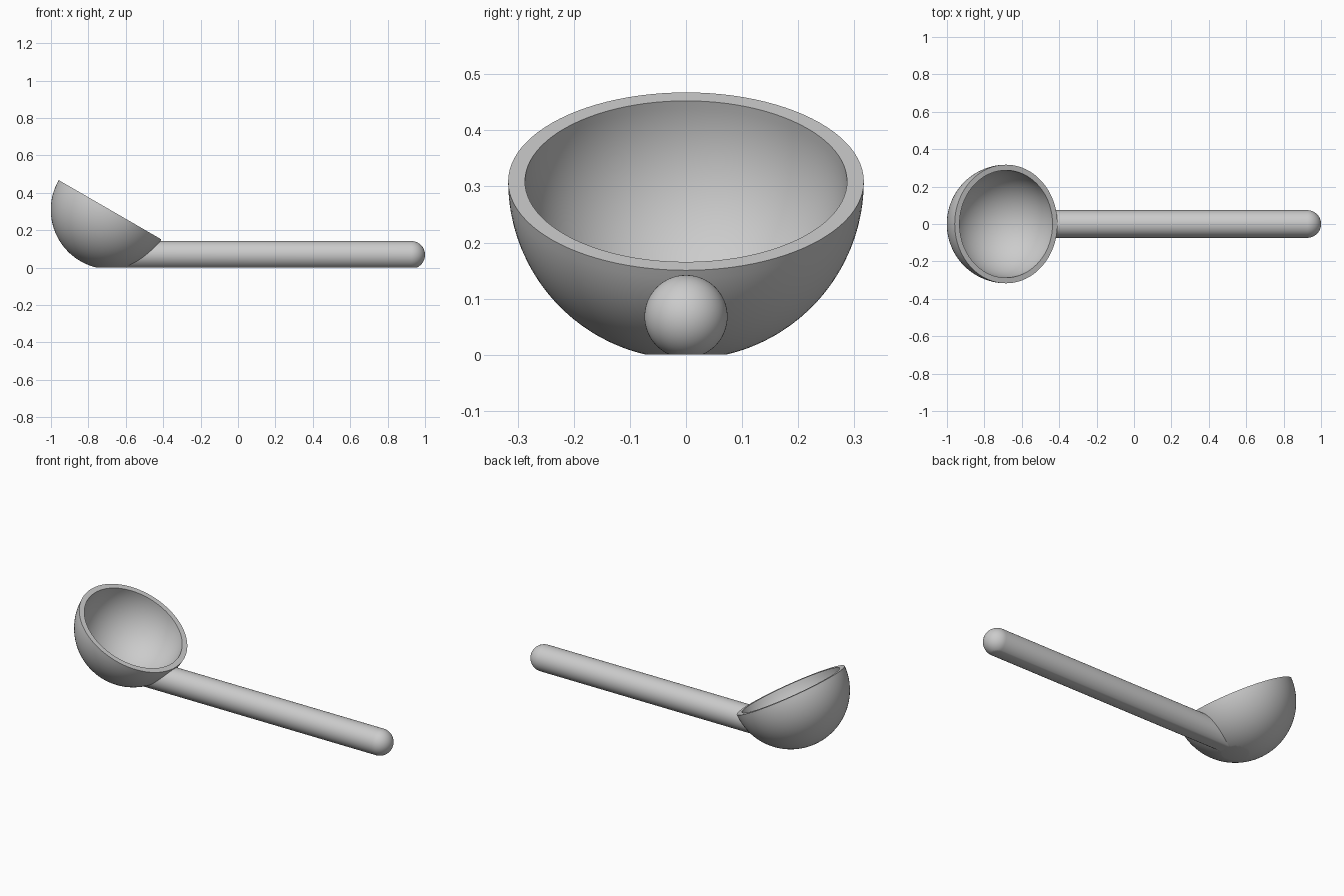
import bpy
import bmesh
from math import cos, sin, pi, radians, sqrt
from mathutils import Matrix, Vector

cube = bpy.data.objects.get("Cube")
if cube:
    bpy.data.objects.remove(cube)

# Main dimensions
BOWL_CENTRE = Vector((-0.684, 0, 0.309))
OUTER, INNER, TILT = 0.317, 0.287, radians(30)
HANDLE_R, HANDLE_Z = 0.074, 0.068

grey = bpy.data.materials.new("plain grey")
grey.use_nodes = True
colour = (0.6, 0.6, 0.6, 1)
grey.diffuse_color = colour
grey.node_tree.nodes["Principled BSDF"].inputs["Base Color"].default_value = colour


def arc(radius, start, end, steps, lift=0):
    """Points (radius, height) along a circular arc."""
    angles = [start + (end - start) * i / steps for i in range(steps + 1)]
    return [(radius * cos(a), radius * sin(a) + lift) for a in angles]


def lathe(profile, matrix, steps):
    """Revolve a profile about z, place it, and slice it flat on the ground."""
    bm = bmesh.new()
    verts = [bm.verts.new((r, 0, h)) for r, h in profile]
    edges = [bm.edges.new(pair) for pair in zip(verts, verts[1:])]
    bmesh.ops.spin(bm, geom=verts + edges, cent=(0, 0, 0), axis=(0, 0, 1),
                   angle=2 * pi, steps=steps)
    bmesh.ops.remove_doubles(bm, verts=bm.verts, dist=0.0001)
    bm.transform(matrix)
    cut = bmesh.ops.bisect_plane(bm, geom=bm.verts[:] + bm.edges[:] + bm.faces[:],
                                 plane_co=(0, 0, 0), plane_no=(0, 0, 1),
                                 clear_inner=True)
    rim = [e for e in cut["geom_cut"] if isinstance(e, bmesh.types.BMEdge)]
    bmesh.ops.contextual_create(bm, geom=rim)
    return bm


def finish(bm, name):
    bmesh.ops.recalc_face_normals(bm, faces=bm.faces)
    mesh = bpy.data.meshes.new(name)
    bm.to_mesh(mesh)
    bm.free()
    mesh.materials.append(grey)
    obj = bpy.data.objects.new(name, mesh)
    bpy.context.collection.objects.link(obj)
    bpy.ops.object.select_all(action="DESELECT")
    obj.select_set(True)
    bpy.context.view_layer.objects.active = obj
    bpy.ops.object.shade_smooth_by_angle(angle=radians(30))


# Bowl: thick half sphere tipped towards the handle, with a flat foot
profile = arc(OUTER, -pi / 2, 0, 28) + arc(INNER, 0, -pi / 2, 28)
tilted = Matrix.Translation(BOWL_CENTRE) @ Matrix.Rotation(TILT, 4, "Y")
finish(lathe(profile, tilted, 96), "bowl")

# Handle: round bar with a domed tip and a flat underside
start = BOWL_CENTRE.x
tip = 1 - HANDLE_R - start
profile = [(0, 0), (HANDLE_R, 0)] + arc(HANDLE_R, 0, pi / 2, 16, tip)
along = Matrix.Translation((start, 0, HANDLE_Z)) @ Matrix.Rotation(pi / 2, 4, "Y")
handle = lathe(profile, along, 64)

# Shape the inner end of the handle so that it stays inside the bowl wall
wall = (OUTER + INNER) / 2
for v in handle.verts:
    if v.co.x < start + 0.01:
        reach = wall ** 2 - v.co.y ** 2 - (v.co.z - BOWL_CENTRE.z) ** 2
        v.co.x = start + sqrt(max(reach, 0.005))
finish(handle, "handle")
